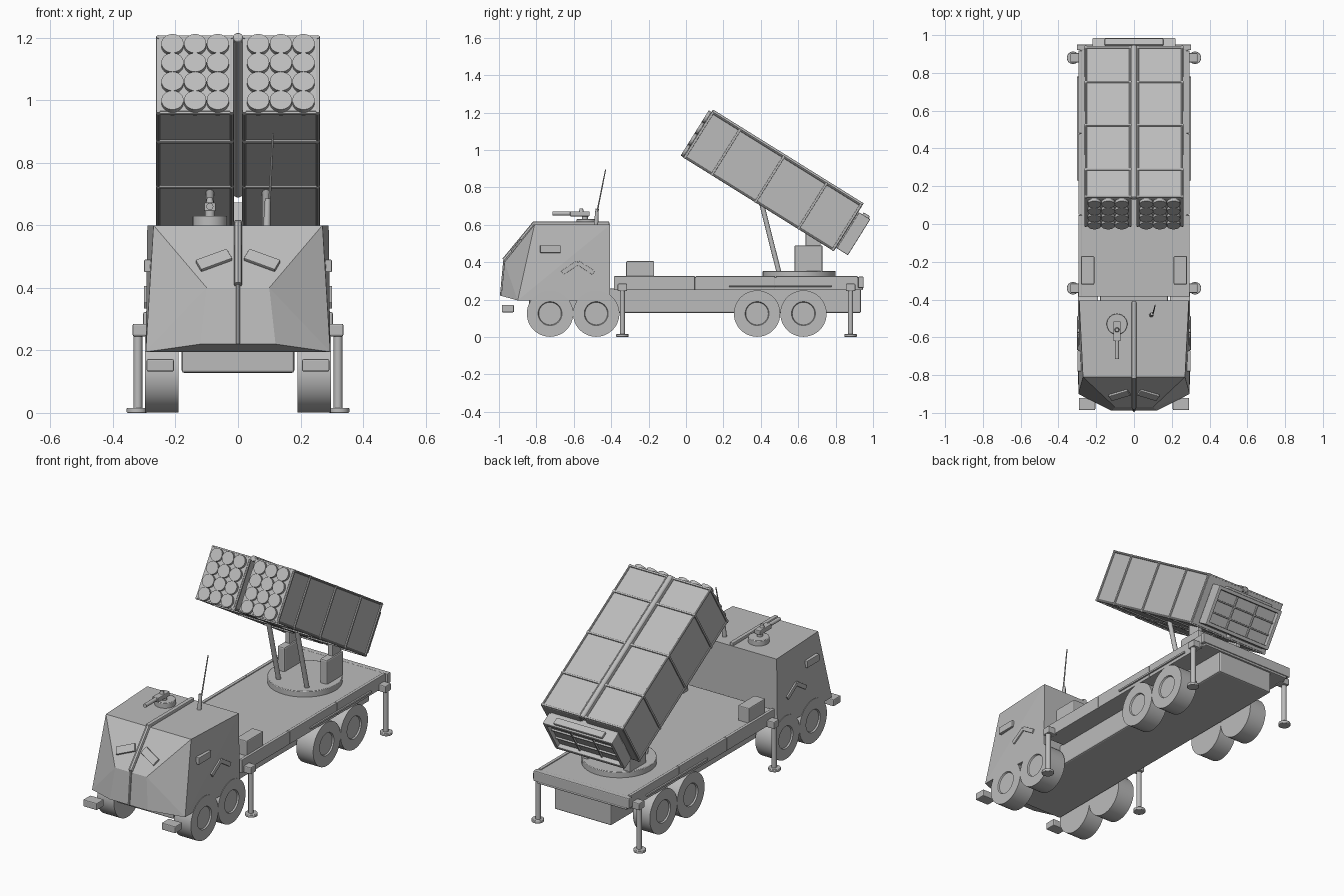
import bpy, bmesh, math
from mathutils import Matrix, Vector

if "Cube" in bpy.data.objects:
    bpy.data.objects.remove(bpy.data.objects["Cube"])

paint = bpy.data.materials.new("plain_grey")
paint.use_nodes = True
GREY = (0.5, 0.5, 0.5, 1)
paint.diffuse_color = GREY
paint.node_tree.nodes["Principled BSDF"].inputs["Base Color"].default_value = GREY
ID = Matrix.Identity(4)


def finish(name, bm, frame=ID, bevel=0, smooth=False):
    bmesh.ops.recalc_face_normals(bm, faces=bm.faces)
    mesh = bpy.data.meshes.new(name)
    bm.to_mesh(mesh)
    bm.free()
    mesh.materials.append(paint)
    ob = bpy.data.objects.new(name, mesh)
    bpy.context.scene.collection.objects.link(ob)
    ob.matrix_world = frame
    if bevel:
        mod = ob.modifiers.new("edge", "BEVEL")
        mod.width = bevel
        mod.segments = 2
    if smooth:
        bpy.ops.object.select_all(action="DESELECT")
        ob.select_set(True)
        bpy.context.view_layer.objects.active = ob
        bpy.ops.object.shade_smooth_by_angle(angle=math.radians(35))
    return ob


def box(name, x, y, z, frame=ID, bevel=0.005):
    """Box from (min, max) ranges on each axis."""
    bm = bmesh.new()
    bmesh.ops.create_cube(bm, size=1)
    for v in bm.verts:
        v.co = [r[0] if c < 0 else r[1] for c, r in zip(v.co, (x, y, z))]
    return finish(name, bm, frame, bevel)


def rod(name, a, b, r, r2=None, sides=24, frame=ID, bevel=0):
    """Round bar between two points."""
    a, b = Vector(a), Vector(b)
    bm = bmesh.new()
    bmesh.ops.create_cone(bm, cap_ends=True, segments=sides, radius1=r,
                          radius2=r if r2 is None else r2, depth=(b - a).length)
    turn = (b - a).to_track_quat("Z", "Y").to_matrix().to_4x4()
    bm.transform(Matrix.Translation((a + b) / 2) @ turn)
    return finish(name, bm, frame, bevel, True)


def span(s, a, b):
    """Mirror an x range to the side s."""
    return tuple(sorted((s * a, s * b)))


# Cab: faceted nose wrapped as a convex shell
bm = bmesh.new()
for s in (-1, 1):
    for x, y, z in ((.29, -.406, .6), (.295, -.406, .195), (.27, -.81, .6),
                    (.295, -.9, .195), (.1, -.97, .4), (.12, -.988, .22)):
        bm.verts.new((s * x, y, z))
bmesh.ops.convex_hull(bm, input=bm.verts)
bmesh.ops.dissolve_limit(bm, angle_limit=.01, verts=bm.verts, edges=bm.edges)
finish("cab", bm)

# Central cab ridge over roof and windscreen
box("roof_ridge", (-.012, .012), (-.82, -.41), (.59, .617))
rod("windscreen_ridge", (0, -.81, .606), (0, -.972, .41), .013, sides=8)
rod("nose_seam", (0, -.97, .41), (0, -.988, .22), .007, sides=8)

# Chassis and deck
box("chassis", (-.18, .18), (-.84, .935), (.128, .26), bevel=.008)
box("deck", (-.285, .285), (-.385, .945), (.25, .32))
box("rear_cross_rail", (-.303, .303), (.92, .95), (.262, .322))

for s in (-1, 1):
    side = "left" if s > 0 else "right"
    # Deck side panels and rails
    for i, (a, b) in enumerate(((-.385, .047), (.05, .477), (.48, .918))):
        box(f"{side}_deck_panel_{i}", span(s, .275, .294), (a, b), (.25, .325), bevel=.003)
    box(f"{side}_deck_strip", span(s, .29, .303), (.23, .78), (.268, .279), bevel=.002)
    box(f"{side}_storage_box", span(s, .21, .28), (-.32, -.17), (.31, .405))
    box(f"{side}_bumper_block", span(s, .205, .292), (-.985, -.92), (.132, .172))

    # Wheels with recessed hubs
    for i, y in enumerate((-.727, -.48, .38, .628)):
        bm = bmesh.new()
        bmesh.ops.create_cone(bm, cap_ends=True, segments=48, radius1=.124,
                              radius2=.124, depth=.107)
        cap = [f for f in bm.faces if f.normal.z > .9]
        bmesh.ops.inset_region(bm, faces=cap, thickness=.06)
        bmesh.ops.inset_region(bm, faces=cap, thickness=.004, depth=-.008)
        bm.transform(Matrix.Translation((s * .2435, y, .125))
                     @ Matrix.Rotation(s * math.pi / 2, 4, "Y"))
        finish(f"{side}_wheel_{i}", bm, smooth=True)

    # Stabiliser legs
    for place, y in (("front", -.34), ("rear", .88)):
        tag = f"{side}_{place}_stabiliser"
        rod(tag + "_post", (s * .32, y, .01), (s * .32, y, .27), .014)
        rod(tag + "_foot", (s * .323, y, 0), (s * .323, y, .016), .033, bevel=.003)
        box(tag + "_head", span(s, .28, .337), (y - .025, y + .025), (.245, .285))

    # Windscreen plate tilted on the sloped glass
    lean = math.atan2(.16, .2)
    frame = (Matrix.Translation((s * .077, -.902, .485)) @ Matrix.Rotation(-lean, 4, "X")
             @ Matrix.Rotation(s * math.radians(25), 4, "Y"))
    box(f"{side}_windscreen_plate", (-.055, .055), (-.012, .012), (-.022, .022),
        frame, .003)

    # Side window and chevron
    box(f"{side}_window", span(s, .27, .3), (-.78, -.67), (.45, .49), bevel=.003)
    for d in (-1, 1):
        frame = (Matrix.Translation((s * .295, -.578 + d * .042, .37))
                 @ Matrix.Rotation(-d * math.radians(33), 4, "X"))
        box(f"{side}_chevron_arm", (-.006, .006), (-.05, .05), (-.012, .012), frame, .002)

# Roof hatch and gun
rod("hatch", (-.09, -.53, .59), (-.09, -.53, .63), .055, sides=32, bevel=.003)
rod("gun_mount", (-.09, -.54, .62), (-.09, -.54, .66), .016)
box("gun_body", (-.109, -.071), (-.62, -.515), (.645, .672), bevel=.004)
rod("gun_barrel", (-.09, -.715, .66), (-.09, -.6, .66), .011)
rod("gun_sight", (-.09, -.56, .665), (-.09, -.56, .688), .014, .009)

# Antenna
rod("antenna_base", (.092, -.482, .59), (.095, -.475, .685), .012, .009)
rod("antenna_whip", (.1, -.477, .66), (.112, -.43, .895), .004, .003, 10)

# Turntable and launcher supports
rod("turntable", (0, .605, .315), (0, .605, .353), .195, sides=64, bevel=.003)
for s in (-1, 1):
    box("launcher_bracket", span(s, .112, .158), (.58, .73), (.345, .49), bevel=.008)
    box("launcher_trunnion", span(s, .12, .15), (.64, .72), (.45, .56))
    rod("lift_strut", (s * .09, .497, .345), (s * .09, .4, .73), .013)

# Launcher, built along its own tilted axis
tilt = Matrix.Translation((0, .4645, .833)) @ Matrix.Rotation(math.radians(-31.9), 4, "X")
HALF, TALL, IN, OUT = .475, .14, .02, .255
for s in (-1, 1):
    box("pod", span(s, IN, OUT), (-HALF, HALF), (-TALL, TALL), tilt, .004)
    # Bands around the pod and rails along its edges
    for y in (-.466, -.295, -.02, .25, .466):
        box("pod_band", span(s, IN - .007, OUT + .007), (y - .006, y + .006),
            (-TALL - .007, TALL + .007), tilt, .003)
    for x in (IN, OUT):
        for z in (-TALL, TALL):
            rod("pod_edge_rail", (s * x, -HALF, z), (s * x, HALF, z), .006,
                sides=10, frame=tilt)
    # Tube caps
    for col in range(3):
        for row in range(4):
            x, z = s * (.0645 + .0725 * col), (row - 1.5) * .071 - .002
            rod("launch_tube", (x, -HALF + .02, z), (x, -HALF - .016, z), .0355,
                sides=32, frame=tilt)
rod("centre_rail", (0, -HALF, TALL), (0, HALF, TALL), .016, frame=tilt, bevel=.004)

# Rear hatch box: frame with recessed, divided panel
box("rear_box", (-.215, .215), (.46, .525), (-.122, .1), tilt)
for z in (-.114, .092):
    box("rear_frame_bar", (-.22, .22), (.48, .55), (z - .01, z + .01), tilt, .004)
for x in (-.21, .21):
    box("rear_frame_post", (x - .01, x + .01), (.48, .55), (-.122, .1), tilt, .004)
for z in (-.046, .024):
    box("rear_slat", (-.205, .205), (.52, .535), (z - .004, z + .004), tilt, .002)
for x in (-.07, .07):
    box("rear_divider", (x - .004, x + .004), (.52, .535), (-.112, .09), tilt, .002)
box("rear_handle", (-.155, .155), (.5, .54), (.095, .115), tilt)
